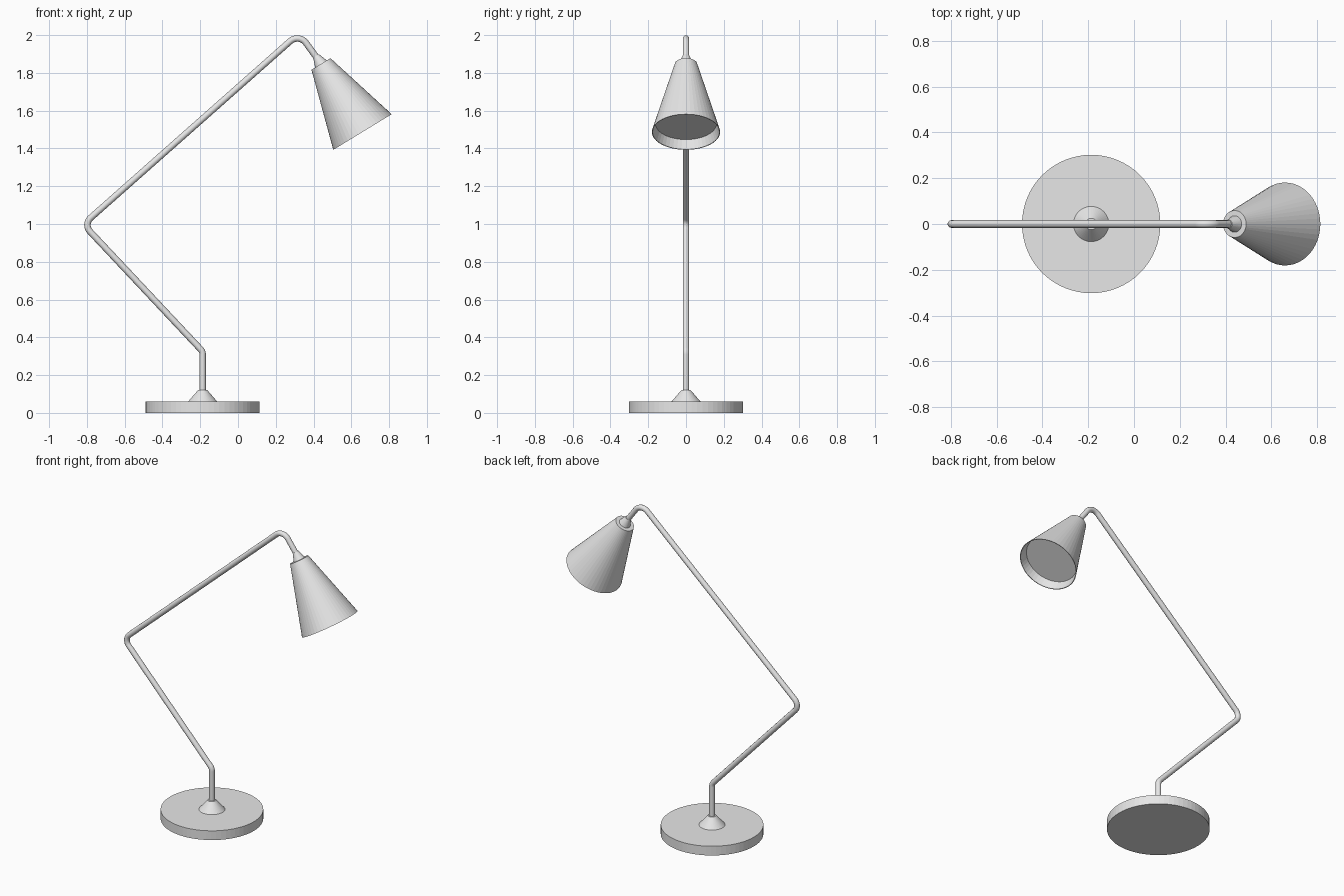
import bpy, bmesh, math
from mathutils import Vector, Matrix

cube = bpy.data.objects.get("Cube")
if cube:
    bpy.data.objects.remove(cube, do_unlink=True)

grey = bpy.data.materials.new("light grey")
grey.use_nodes = True
grey.diffuse_color = (0.8, 0.8, 0.8, 1)
grey.node_tree.nodes["Principled BSDF"].inputs["Base Color"].default_value = (0.8, 0.8, 0.8, 1)


def lathe(name, profile, place, sides=48):
    """Revolve (radius, height) points round local z; both ends are closed."""
    bm = bmesh.new()
    rings = []
    for r, h in profile:
        rings.append([bm.verts.new((r * math.cos(a), r * math.sin(a), h))
                      for a in (2 * math.pi * i / sides for i in range(sides))])
    for low, high in zip(rings, rings[1:]):
        for i in range(sides):
            j = (i + 1) % sides
            bm.faces.new((low[i], low[j], high[j], high[i]))
    bm.faces.new(rings[0])
    bm.faces.new(rings[-1])
    bmesh.ops.recalc_face_normals(bm, faces=bm.faces)
    mesh = bpy.data.meshes.new(name)
    bm.to_mesh(mesh)
    bm.free()
    mesh.materials.append(grey)
    obj = bpy.data.objects.new(name, mesh)
    obj.matrix_world = place
    bpy.context.collection.objects.link(obj)
    return obj


def rounded_path(corners, radii, steps=10):
    """Polyline in the xz plane with an arc at every inner corner."""
    pts = [Vector((x, 0, z)) for x, z in corners]
    path = [pts[0]]
    for a, b, c, radius in zip(pts, pts[1:], pts[2:], radii):
        u, v = (a - b).normalized(), (c - b).normalized()
        half = u.angle(v) / 2
        centre = b + (u + v).normalized() * radius / math.sin(half)
        start = b + u * radius / math.tan(half) - centre
        end = b + v * radius / math.tan(half) - centre
        for i in range(steps + 1):
            path.append(centre + start.lerp(end, i / steps).normalized() * radius)
    return path + [pts[-1]]


# Base disc and the collar that holds the stem
foot = Matrix.Translation((-0.187, 0, 0))
lathe("base", [(0.302, 0), (0.302, 0.06)], foot, 64)
lathe("base_collar", [(0.077, 0.06), (0.025, 0.12)], foot)

# Bent tube from the base to the shade
path = rounded_path([(-0.187, 0.06), (-0.187, 0.325), (-0.819, 0.998),
                     (0.323, 2.009), (0.439, 1.85)], [0.04, 0.05, 0.056])
curve = bpy.data.curves.new("stem", "CURVE")
curve.dimensions = "3D"
curve.bevel_depth = 0.017
curve.bevel_resolution = 4
curve.use_fill_caps = True
spline = curve.splines.new("POLY")
spline.points.add(len(path) - 1)
for point, co in zip(spline.points, path):
    point.co = (*co, 1)
curve.materials.append(grey)
stem = bpy.data.objects.new("stem", curve)
bpy.context.collection.objects.link(stem)
bpy.context.view_layer.objects.active = stem
stem.select_set(True)
bpy.ops.object.convert(target="MESH")
bpy.ops.object.shade_smooth_by_angle(angle=math.radians(40))

# Tilted shade: outer cone, thin rim and a recessed disc inside
tilt = Matrix.Translation((0.659, 0, 1.487)) @ Matrix.Rotation(-0.548, 4, "Y")
lathe("shade", [(0.162, 0.052), (0.177, 0), (0.181, 0), (0.059, 0.422)], tilt)
lathe("shade_collar", [(0.036, 0.422), (0.018, 0.472)], tilt)
